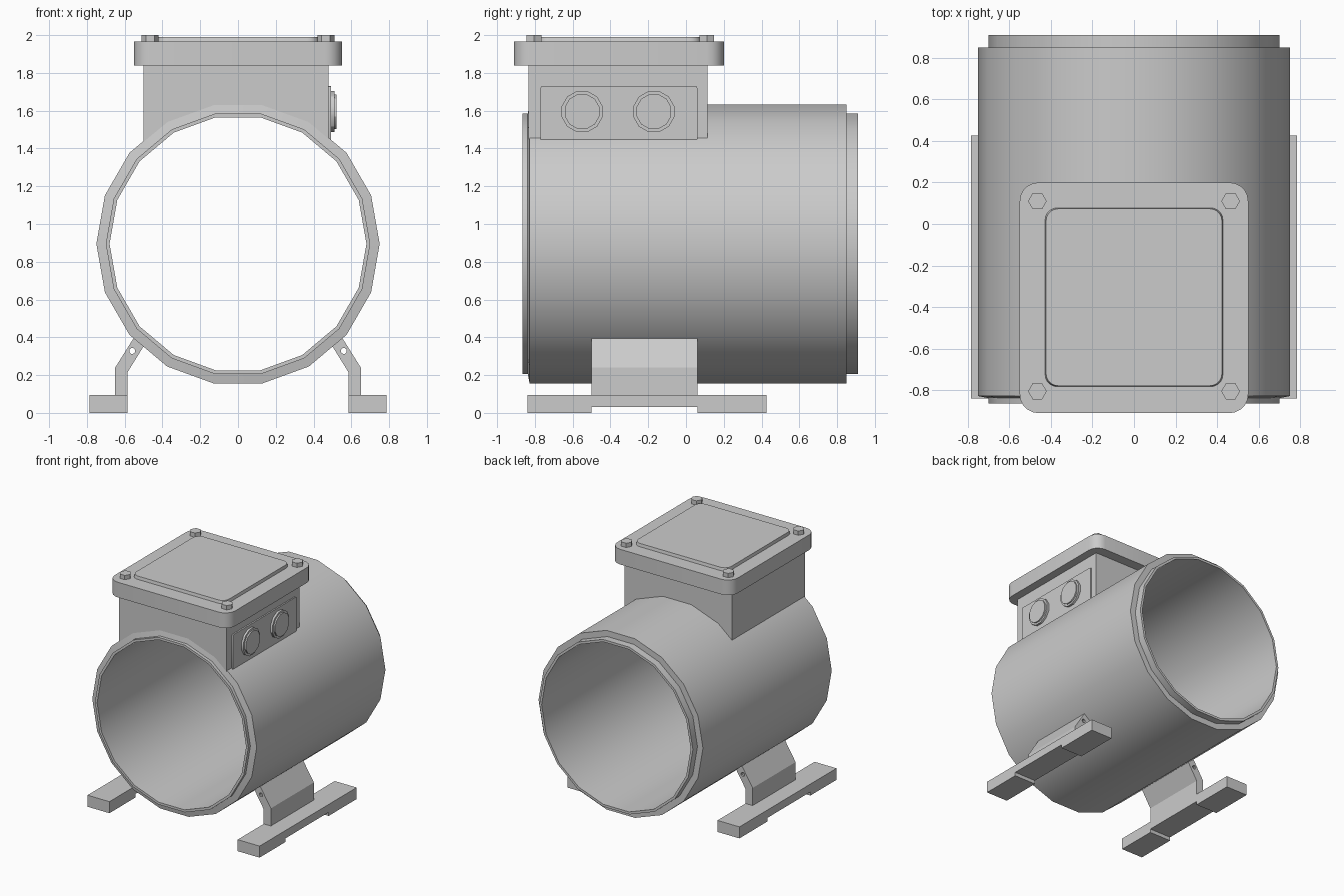
import bpy, bmesh
from math import pi, sin, cos, radians

if "Cube" in bpy.data.objects:
    bpy.data.objects.remove(bpy.data.objects["Cube"])

CZ = 0.895  # barrel axis height


def ring(cx, cy, r, n, start=0.0):
    return [(cx + r * cos(start + 2 * pi * i / n), cy + r * sin(start + 2 * pi * i / n)) for i in range(n)]


def rounded(x0, x1, y0, y1, r, seg=5):
    pts = []
    for k, (cx, cy) in enumerate([(x1 - r, y1 - r), (x0 + r, y1 - r), (x0 + r, y0 + r), (x1 - r, y0 + r)]):
        for i in range(seg + 1):
            a = pi / 2 * (k + i / seg)
            pts.append((cx + r * cos(a), cy + r * sin(a)))
    return pts


def smooth(ob):
    bpy.ops.object.select_all(action='DESELECT')
    ob.select_set(True)
    bpy.context.view_layer.objects.active = ob
    bpy.ops.object.shade_smooth_by_angle(angle=radians(30))


def prism(name, loops, lo, hi, axis):
    """Extrude closed outlines (later loops are holes) from lo to hi along an axis."""
    cu = bpy.data.curves.new(name, 'CURVE')
    cu.dimensions = '2D'
    cu.fill_mode = 'BOTH'
    cu.extrude = (hi - lo) / 2
    for pts in loops:
        sp = cu.splines.new('POLY')
        sp.points.add(len(pts) - 1)
        for p, (a, b) in zip(sp.points, pts):
            p.co = (a, b, 0, 1)
        sp.use_cyclic_u = True
    ob = bpy.data.objects.new(name, cu)
    bpy.context.collection.objects.link(ob)
    ob.rotation_euler = {'X': (pi / 2, 0, pi / 2), 'Y': (pi / 2, 0, 0), 'Z': (0, 0, 0)}[axis]
    ob.location['XYZ'.index(axis)] = (lo + hi) / 2
    bpy.ops.object.select_all(action='DESELECT')
    ob.select_set(True)
    bpy.context.view_layer.objects.active = ob
    bpy.ops.object.convert(target='MESH')
    ob = bpy.context.object
    bm = bmesh.new()
    bm.from_mesh(ob.data)
    bmesh.ops.remove_doubles(bm, verts=bm.verts, dist=1e-4)
    bmesh.ops.recalc_face_normals(bm, faces=bm.faces)
    bm.to_mesh(ob.data)
    bm.free()
    smooth(ob)
    return ob


def lathe(name, profile, n=18):
    """Revolve a closed (radius, y) profile around the barrel axis."""
    bm = bmesh.new()
    rings = [[bm.verts.new((x, y, z)) for x, z in ring(0, CZ, r, n)] for r, y in profile]
    for a, b in zip(rings, rings[1:] + rings[:1]):
        for i in range(n):
            j = (i + 1) % n
            bm.faces.new((a[i], a[j], b[j], b[i]))
    bmesh.ops.recalc_face_normals(bm, faces=bm.faces)
    me = bpy.data.meshes.new(name)
    bm.to_mesh(me)
    bm.free()
    ob = bpy.data.objects.new(name, me)
    bpy.context.collection.objects.link(ob)
    smooth(ob)


# Open barrel with a stepped lip at both ends
lathe("motor_barrel", [(0.68, -0.865), (0.70, -0.865), (0.70, -0.838), (0.75, -0.828),
                       (0.75, 0.85), (0.70, 0.85), (0.70, 0.91), (0.68, 0.91)])

# Terminal box, its underside following the barrel facets
saddle = [(0.745 * cos(radians(a)), CZ + 0.745 * sin(radians(a))) for a in (120, 100, 80, 60)]
prism("terminal_box", [[(-0.5, 1.85), (-0.5, 1.435)] + saddle + [(0.48, 1.45), (0.48, 1.85)]],
      -0.835, 0.115, 'Y')

# Lid with raised panel and hexagonal bolts
prism("box_lid", [rounded(-0.55, 0.55, -0.91, 0.20, 0.09)], 1.84, 1.965, 'Z')
panel = prism("lid_panel", [rounded(-0.43, 0.43, -0.785, 0.08, 0.06)], 1.955, 1.99, 'Z')
for v in panel.data.vertices:  # slightly tapered sides
    if v.co.z > 0:
        v.co.x *= 0.985
        v.co.y = -0.3525 + (v.co.y + 0.3525) * 0.985
for x in (-0.465, 0.465):
    for y in (-0.805, 0.11):
        prism("lid_bolt", [ring(x, y, 0.045, 6)], 1.955, 2.0, 'Z')

# Cable entry plate with two stepped glands on the right side
prism("entry_plate", [rounded(-0.77, 0.06, 1.44, 1.73, 0.01, 2)], 0.47, 0.492, 'X')
for y in (-0.55, -0.17):
    prism("gland_collar", [ring(y, 1.595, 0.112, 12, pi / 12)], 0.485, 0.51, 'X')
    prism("gland_cap", [ring(y, 1.595, 0.095, 12, pi / 12)], 0.50, 0.522, 'X')

# Feet: relieved pad and bent bracket with a through hole, on both sides
pad = [(-0.84, 0), (-0.5, 0), (-0.5, 0.03), (0.06, 0.03), (0.06, 0), (0.425, 0),
       (0.425, 0.095), (-0.84, 0.095)]
bracket = [(0.585, 0.09), (0.65, 0.09), (0.65, 0.24), (0.55, 0.40), (0.495, 0.36), (0.585, 0.215)]
for s, side in ((-1, "left"), (1, "right")):
    lo, hi = sorted((s * 0.585, s * 0.785))
    prism(side + "_foot_pad", [pad], lo, hi, 'X')
    prism(side + "_foot_bracket", [[(s * x, z) for x, z in bracket], ring(s * 0.56, 0.328, 0.016, 10)],
          -0.5, 0.06, 'Y')
